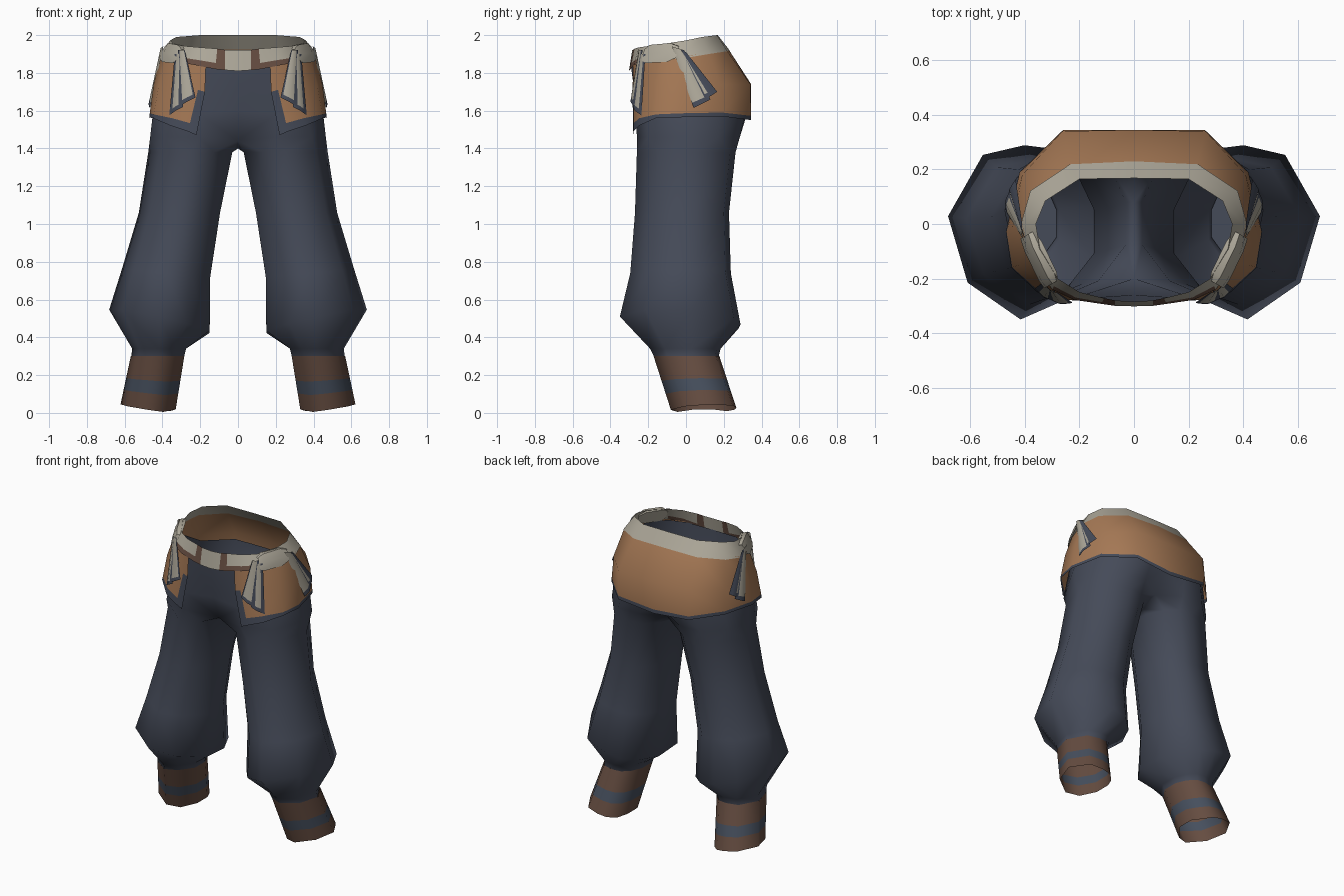
import bpy, math
from mathutils import Vector


def mat(name, rgb):
    m = bpy.data.materials.new(name)
    m.diffuse_color = (*rgb, 1)
    return m


NAVY = mat("navy cloth", (0.059, 0.069, 0.098))
ORANGE = mat("tan leather", (0.375, 0.188, 0.09))
CREAM = mat("cream linen", (0.42, 0.39, 0.32))
BROWN = mat("brown wrap", (0.13, 0.073, 0.052))
BLUE = mat("blue band", (0.061, 0.078, 0.11))


def loft(name, rows, mats, rule=lambda i, j: 0, closed=0, angle=60):
    """Skin rows of points (bottom to top); rows of 'closed' points wrap round. Mirrored in x."""
    verts, faces, idx, start = [], [], [], []
    for r in rows:
        start.append(len(verts))
        verts += [tuple(p) for p in r]
    for i in range(len(rows) - 1):
        a, b = len(rows[i]), len(rows[i + 1])
        wrap = closed and a == b == closed
        for j in range(a if wrap else min(a, b) - 1):
            s, t, k = start[i], start[i + 1], (j + 1) % a
            faces.append((s + j, s + k, t + k, t + j))
            idx.append(rule(i, j))
    if len(rows) == 1:
        faces, idx = [tuple(range(len(verts)))], [0]
    me = bpy.data.meshes.new(name)
    me.from_pydata(verts, [], faces)
    for m in mats:
        me.materials.append(m)
    for p, k in zip(me.polygons, idx):
        p.material_index = k
        p.use_smooth = True
    me.set_sharp_from_angle(angle=math.radians(angle))
    ob = bpy.data.objects.new(name, me)
    bpy.context.collection.objects.link(ob)
    mod = ob.modifiers.new("Mirror", 'MIRROR')
    mod.use_clip = True
    mod.merge_threshold = 0.002
    return ob


def blend(a, b, t):
    return [Vector(p).lerp(Vector(q), t) for p, q in zip(a, b)]


# Leg cross-section, from inner front round the outside to the inner back
SECTION = [(-.55, -.8), (0, -1), (.73, -.58), (1, .18), (.52, .88),
           (-.05, .99), (-.45, .95), (-.78, .7), (-1, .3), (-1, -.3)]


def ring(z, x0, x1, y0, y1, tx=0, ty=0):
    cx, cy, hx, hy = (x0 + x1) / 2, (y0 + y1) / 2, (x1 - x0) / 2, (y1 - y0) / 2
    return [(cx + hx * u, cy + hy * v, z + tx * u + ty * v) for u, v in SECTION]


# Trousers: baggy legs joined at the crotch, rising inside the skirt and to the belt in front
crotch = [(0, -.2, 1.44), (.2, -.26, 1.46), (.39, -.2, 1.46), (.465, 0, 1.46), (.43, .17, 1.46),
          (.30, .285, 1.46), (.15, .285, 1.46), (0, .2, 1.45), (0, .08, 1.405), (0, -.08, 1.4)]
hips = [(0, -.26, 1.6), (.2, -.265, 1.58), (.36, -.21, 1.58), (.45, -.02, 1.59), (.405, .18, 1.59),
        (.26, .315, 1.59), (.13, .325, 1.59), (0, .315, 1.59)]
waist = [(0, -.292, 1.84), (.18, -.272, 1.85), (.28, -.22, 1.86), (.37, -.1, 1.87), (.395, .17, 1.71),
         (.25, .325, 1.7), (.13, .328, 1.7), (0, .328, 1.7)]
loft("trousers", [
    ring(.30, .285, .565, -.17, .175),
    ring(.34, .275, .56, -.19, .185),
    ring(.49, .15, .682, -.35, .292, .06, -.02),
    ring(.74, .147, .615, -.295, .24, .02),
    ring(1.06, .095, .525, -.27, .23),
    ring(1.38, .03, .475, -.26, .265),
    crotch, hips, waist], [NAVY], closed=10)

# Lining closing the bottom of each baggy leg
loft("trouser_lining", [ring(.31, .285, .563, -.172, .176)], [NAVY])

# Ankle wraps with a blue band
low = [(x, y, max(.002, z)) for x, y, z in ring(.022, .33, .622, -.08, .268, .022, .006)]
low[8:] = [(x, y, .018) for x, y, z in low[8:]]
high = ring(.302, .284, .567, -.172, .178)
loft("ankle_wrap", [low, blend(low, high, .3), blend(low, high, .54), high],
     [BROWN, BLUE], lambda i, j: int(i == 1), closed=10)

# Hip skirt: tan with a navy hem, open at the front
hem = [(.22, -.28, 1.47), (.265, -.278, 1.49), (.355, -.25, 1.52), (.45, -.16, 1.56), (.47, -.03, 1.565),
       (.42, .19, 1.57), (.26, .345, 1.55), (0, .345, 1.525)]
mid = [(.175, -.283, 1.7), (.212, -.278, 1.71), (.32, -.238, 1.72), (.42, -.15, 1.73), (.447, -.02, 1.74),
       (.41, .18, 1.74), (.262, .34, 1.74), (0, .345, 1.74)]
top = [(.17, -.28, 1.84), (.2, -.275, 1.85), (.29, -.23, 1.86), (.38, -.12, 1.88), (.41, 0, 1.89),
       (.375, .12, 1.905), (.23, .215, 1.92), (0, .225, 1.925)]
hem_line = blend(hem[:3], mid, .2) + blend(hem[3:], mid[3:], .12)
loft("hip_skirt", [hem, hem_line, mid, top], [ORANGE, NAVY],
     lambda i, j: int(i == 0 or (j == 0 and i == 1)))

# Waistband with worn brown patches at the front
band_low = [(0, -.302, 1.81), (.07, -.3, 1.815), (.12, -.293, 1.82), (.22, -.278, 1.84), (.30, -.24, 1.855),
            (.385, -.12, 1.87), (.415, 0, 1.88), (.38, .122, 1.9), (.235, .219, 1.915), (0, .23, 1.92)]
band_top = [(0, -.285, 1.92), (.07, -.28, 1.922), (.11, -.272, 1.928), (.2, -.25, 1.935), (.28, -.2, 1.942),
            (.345, -.09, 1.958), (.36, 0, 1.972), (.325, .085, 1.99), (.2, .165, 2.0), (0, .168, 2.0)]
loft("waistband", [band_low, blend(band_low, band_top, .3), band_top], [CREAM, BROWN],
     lambda i, j: int(j == 1 or (i == 0 and j in (2, 3))))


# Ribbon tails: folded cream strips edged in navy
def ribbon(name, a0, a1, b0, b1, out, navy_cols):
    out = Vector(out)

    def row(p, q, w):
        p, q = Vector(p), Vector(q)
        return [p.lerp(q, t) + out * h * w for t, h in ((0, 0), (.1, .4), (.45, 1), (.75, .5), (1, 0))]
    end, start = row(b0, b1, .014), row(a0, a1, .008)
    loft(name, [end, blend(end, start, .08), blend(end, start, .55), start], [CREAM, NAVY],
         lambda i, j: int(i == 0 or j in navy_cols), angle=35)


ribbon("front_ribbon", (.282, -.25, 1.92), (.318, -.23, 1.92),
       (.225, -.288, 1.67), (.315, -.274, 1.62), (.3, -.9, 0), (0, 3))
ribbon("front_ribbon_under", (.29, -.245, 1.9), (.335, -.215, 1.9),
       (.29, -.278, 1.62), (.364, -.236, 1.575), (.5, -.8, 0), (0, 3))
ribbon("side_ribbon", (.395, -.075, 1.94), (.41, -.01, 1.92),
       (.466, .04, 1.615), (.452, .13, 1.66), (1, .1, 0), (3,))
ribbon("side_ribbon_under", (.40, -.05, 1.93), (.41, 0, 1.91),
       (.452, .09, 1.655), (.434, .165, 1.70), (1, .2, 0), (0, 2, 3))


# Sash knot: a padded bar over the waistband on each hip
def bar_section(x, y, h, d, z):
    n = Vector((.87, -.5, 0))
    c = Vector((x, y, z))
    return [c + n * (u * d - .016 * v) + Vector((0, 0, v * h)) for u, v in
            ((-1, -.8), (.7, -1), (1, 0), (.6, 1), (-1, .9))]


loft("sash_knot", [bar_section(.305, -.222, .03, .016, 1.895), bar_section(.318, -.195, .048, .025, 1.9),
                   bar_section(.372, -.085, .05, .025, 1.908), bar_section(.393, -.04, .03, .016, 1.91)],
     [CREAM], closed=5, angle=40)
